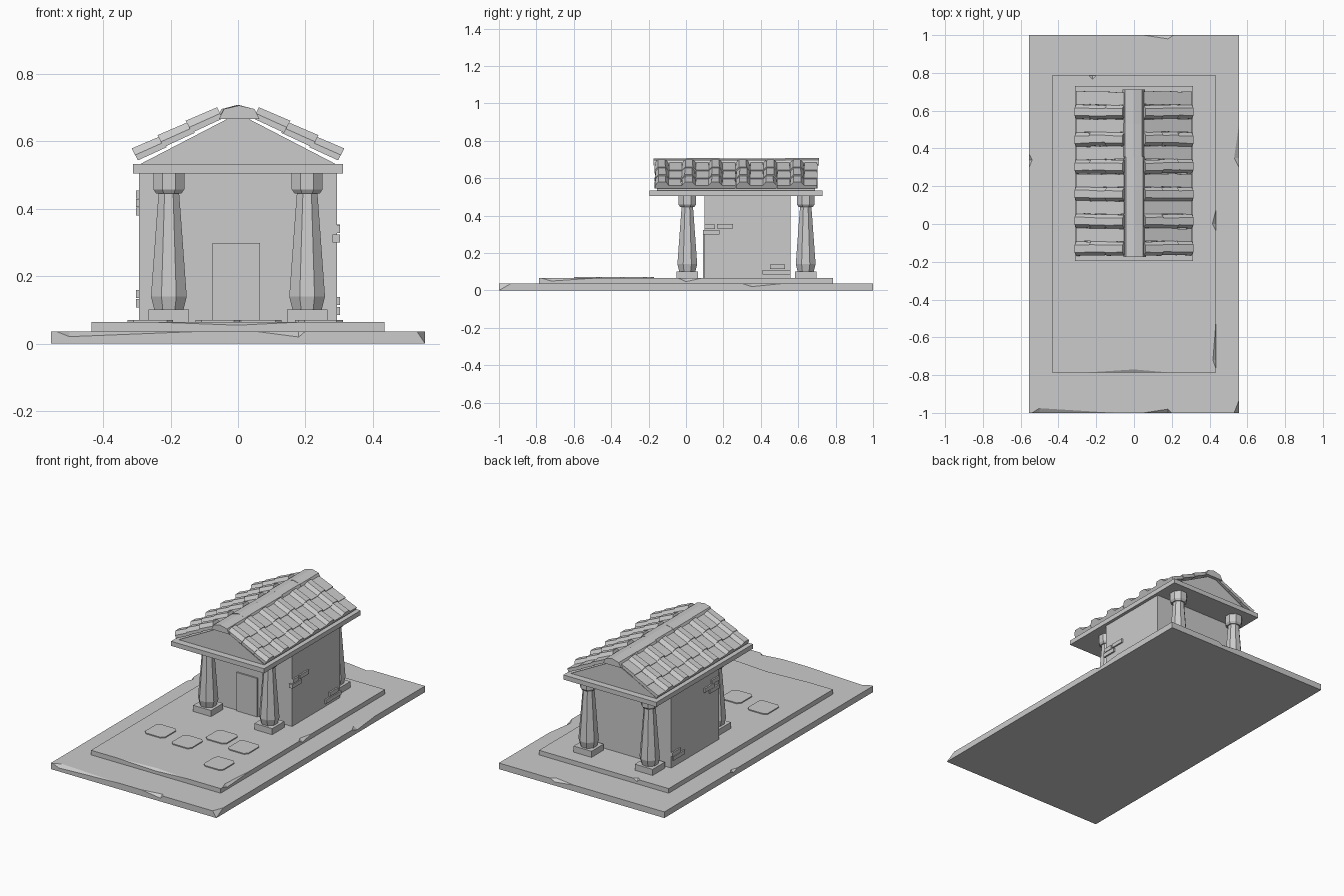
import bpy, bmesh, random
from mathutils import Vector

random.seed(4)
if "Cube" in bpy.data.objects:
    bpy.data.objects.remove(bpy.data.objects["Cube"], do_unlink=True)

GREY = (0.6, 0.6, 0.6, 1)
stone = bpy.data.materials.new("pale grey stone")
stone.use_nodes = True
stone.diffuse_color = GREY
stone.node_tree.nodes["Principled BSDF"].inputs["Base Color"].default_value = GREY


def finish(name, bm):
    bmesh.ops.recalc_face_normals(bm, faces=bm.faces[:])
    mesh = bpy.data.meshes.new(name)
    bm.to_mesh(mesh)
    bm.free()
    mesh.materials.append(stone)
    obj = bpy.data.objects.new(name, mesh)
    bpy.context.collection.objects.link(obj)
    return obj


def loft(bm, rings):
    """Skin a list of equal-length point rings and cap both ends."""
    rows = [[bm.verts.new(p) for p in ring] for ring in rings]
    n = len(rows[0])
    for a, b in zip(rows, rows[1:]):
        for i in range(n):
            bm.faces.new((a[i], a[(i + 1) % n], b[(i + 1) % n], b[i]))
    bm.faces.new(rows[0])
    bm.faces.new(rows[-1])


def box(name, x, y, z, bevel=0):
    bm = bmesh.new()
    loft(bm, [[(x[0], y[0], h), (x[1], y[0], h), (x[1], y[1], h), (x[0], y[1], h)] for h in z])
    if bevel:
        upright = [e for e in bm.edges if abs(e.verts[0].co.z - e.verts[1].co.z) > 0.001]
        bmesh.ops.bevel(bm, geom=upright, offset=bevel, segments=1, affect='EDGES')
    return finish(name, bm)


def prism(name, outline, y0, y1):
    bm = bmesh.new()
    loft(bm, [[(x, y, z) for x, z in outline] for y in (y0, y1)])
    return finish(name, bm)


def chip(obj, p, q, mid, inward, top, depth, inset):
    """Knock a faceted chip out of a top edge between p and q."""
    p, q, m = (Vector((*v, top)) for v in (p, q, mid))
    into = Vector((*inward, 0))
    down = Vector((0, 0, 1))
    pts = [p, q, m + into * inset, m - down * depth, m - into * 0.05 + down * 0.05]
    bm = bmesh.new()
    for v in pts:
        bm.verts.new(v)
    bmesh.ops.convex_hull(bm, input=bm.verts[:])
    cutter = finish("chip_cutter", bm)
    cutter.hide_render = True
    mod = obj.modifiers.new("chip", 'BOOLEAN')
    mod.operation = 'DIFFERENCE'
    mod.solver = 'EXACT'
    mod.object = cutter
    bpy.context.view_layer.update()
    done = obj.evaluated_get(bpy.context.evaluated_depsgraph_get())
    mesh = bpy.data.meshes.new_from_object(done)
    obj.modifiers.clear()
    obj.data = mesh
    bpy.data.objects.remove(cutter, do_unlink=True)


# Stepped platform with worn edges
ground = box("ground_slab", (-0.555, 0.555), (-1, 1), (0, 0.037))
G = 0.037
chip(ground, (-0.54, -1), (-0.1, -1), (-0.5, -1), (0, 1), G, 0.016, 0.025)
chip(ground, (0.05, -1), (0.2, -1), (0.18, -1), (0, 1), G, 0.017, 0.02)
chip(ground, (0.05, 1), (0.21, 1), (0.18, 1), (0, -1), G, 0.015, 0.02)
chip(ground, (0.555, 0.3), (0.555, 0.52), (0.555, 0.35), (-1, 0), G, 0.017, 0.025)
chip(ground, (-0.555, 0.3), (-0.555, 0.37), (-0.555, 0.34), (1, 0), G, 0.015, 0.016)
bm = bmesh.new()
bm.from_mesh(ground.data)
cut = bmesh.ops.bisect_plane(bm, geom=bm.verts[:] + bm.edges[:] + bm.faces[:],
                             plane_co=(0.53, -1, 0.037), plane_no=(0.9, -0.35, 0.6), clear_outer=True)
bmesh.ops.contextual_create(bm, geom=[g for g in cut["geom_cut"] if isinstance(g, bmesh.types.BMEdge)])
bm.to_mesh(ground.data)
bm.free()

step = box("platform_step", (-0.435, 0.435), (-0.787, 0.787), (0.03, 0.065))
S = 0.065
chip(step, (-0.27, -0.787), (0.2, -0.787), (0, -0.787), (0, 1), S, 0.01, 0.017)
chip(step, (0.435, -0.77), (0.435, -0.5), (0.435, -0.72), (-1, 0), S, 0.015, 0.017)
chip(step, (0.435, -0.04), (0.435, 0.08), (0.435, 0), (-1, 0), S, 0.018, 0.02)
chip(step, (-0.24, 0.787), (-0.2, 0.787), (-0.22, 0.787), (0, -1), S, 0.015, 0.02)

# Loose paving stones
for x, y in ((-0.26, -0.37), (-0.06, -0.4), (0.06, -0.24), (0.235, -0.28), (0.245, -0.53)):
    w = random.uniform(0.065, 0.075)
    box("paving_stone", (x - w, x + w), (y - 0.07, y + 0.07), (0.06, 0.071), 0.018)

# Chamber and door
box("chamber_walls", (-0.293, 0.293), (0.1, 0.56), (0.06, 0.51))
box("door", (-0.075, 0.065), (0.091, 0.105), (0.064, 0.298))

# Exposed bricks: side, y start, length, z start
for side, y, length, z in (
        (1, 0.09, 0.09, 0.30), (1, 0.165, 0.085, 0.33), (1, 0.10, 0.055, 0.328),
        (1, 0.41, 0.15, 0.085), (1, 0.45, 0.08, 0.115),
        (-1, 0.11, 0.09, 0.38), (-1, 0.16, 0.09, 0.405), (-1, 0.11, 0.07, 0.43),
        (-1, 0.44, 0.11, 0.108), (-1, 0.48, 0.08, 0.135)):
    box("wall_brick", sorted((side * 0.28, side * 0.302)), (y, y + length), (z, z + 0.024))

# Octagonal columns: (height, radius)
SHAFT = ((0.10, 0.043), (0.14, 0.053), (0.40, 0.034), (0.452, 0.03))
CAPITAL = ((0.446, 0.038), (0.458, 0.046), (0.508, 0.046))
for side in (-1, 1):
    for y in (0.007, 0.64):
        x = side * 0.205
        box("column_base", (x - 0.06, x + 0.06), (y - 0.058, y + 0.058), (0.06, 0.102))
        for name, rows in (("column_shaft", SHAFT), ("column_capital", CAPITAL)):
            bm = bmesh.new()
            rings = []
            for z, r in rows:
                k = r * 0.414
                rings.append([(x + a, y + b, z) for a, b in (
                    (r, -k), (r, k), (k, r), (-k, r), (-r, k), (-r, -k), (-k, -r), (k, -r))])
            loft(bm, rings)
            finish(name, bm)

# Eaves slab and gable
box("eaves_slab", (-0.312, 0.312), (-0.196, 0.73), (0.505, 0.533))
prism("gable", [(-0.295, 0.53), (0.295, 0.53), (0, 0.683)], -0.155, 0.69)

# Roof tiles: three courses of raised covers and flat pans on each slope
COVER = ((-0.038, 0), (-0.038, 0.018), (-0.02, 0.04), (0.02, 0.04), (0.038, 0.018), (0.038, 0))
PAN = ((-0.036, 0), (-0.036, 0.02), (0.036, 0.02), (0.036, 0))
top, eave = Vector((0.045, 0.668)), Vector((0.295, 0.54))
normal = Vector((0.455, 0.89))


def tile(bm, side, y, course, profile):
    rings = []
    for t, lift, scale in ((course / 3, 0, 0.93), ((course + 1.08) / 3, 0.004, 1)):
        base = top.lerp(eave, min(t, 1))
        ring = []
        for dy, h in profile:
            v = base + normal * (h * scale + lift)
            ring.append((side * v.x, y + dy * scale, v.y))
        rings.append(ring)
    loft(bm, rings)


for side, label in ((1, "left"), (-1, "right")):
    for name, profile, start in (("cover_tiles", COVER, -0.13), ("pan_tiles", PAN, -0.058)):
        bm = bmesh.new()
        for column in range(6):
            for course in range(3):
                y = start + column * 0.1447 + random.uniform(-0.003, 0.003)
                tile(bm, side, y, course, profile)
        finish(label + "_" + name, bm)

# Ridge caps, slightly uneven
for i in range(5):
    y = -0.175 + i * 0.177
    d = random.uniform(-0.004, 0.004)
    prism("ridge_cap", [(-0.06 + d, 0.667), (0.06 + d, 0.667), (0.045 + d, 0.696),
                        (d, 0.71 - abs(d)), (-0.045 + d, 0.696)], y, y + 0.178)
